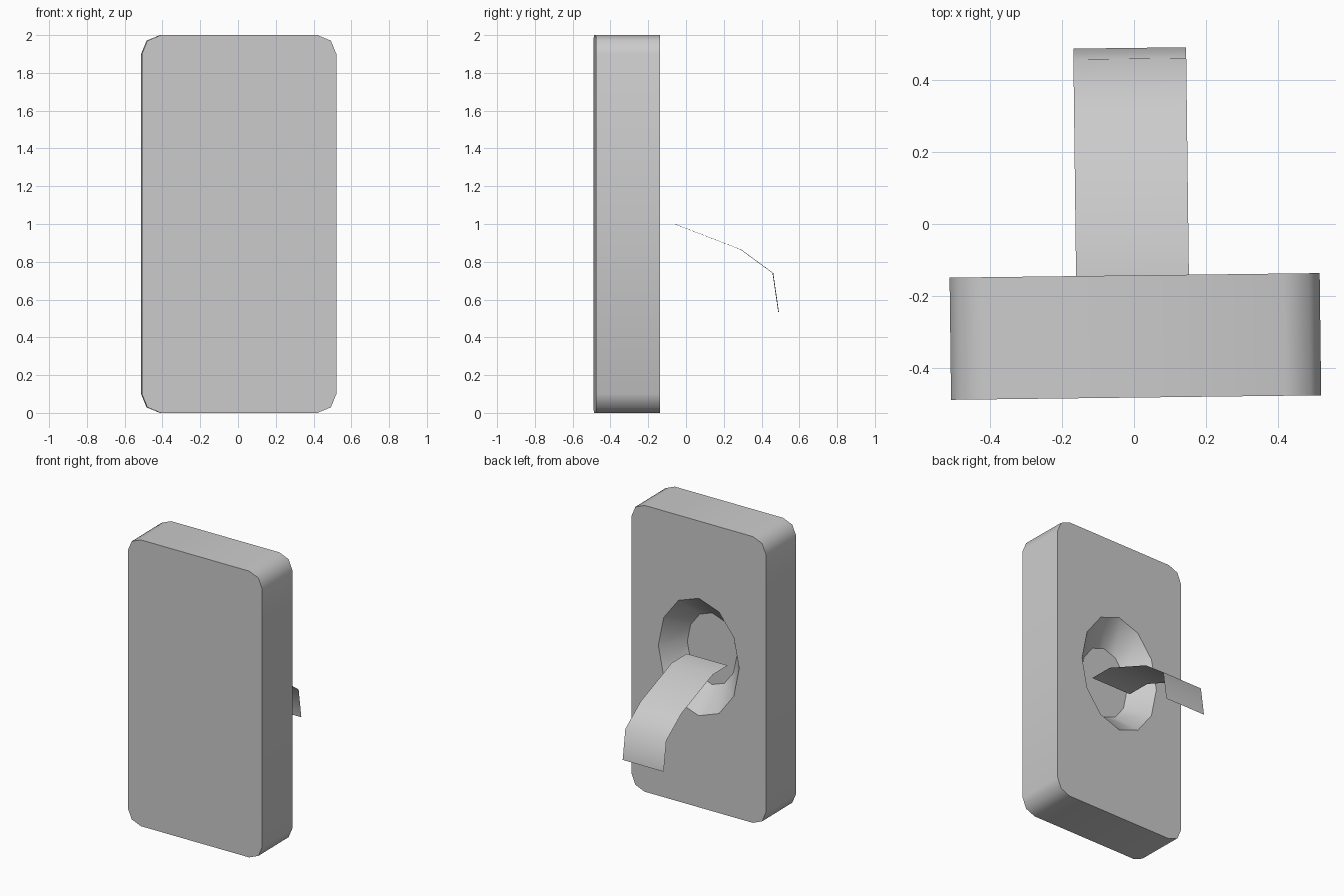
import bpy, bmesh, math
from math import cos, sin, radians

cube = bpy.data.objects.get("Cube")
if cube:
    bpy.data.objects.remove(cube, do_unlink=True)

grey = bpy.data.materials.new("light_grey")
grey.use_nodes = True
colour = (0.6, 0.6, 0.6, 1)
grey.diffuse_color = colour
grey.node_tree.nodes["Principled BSDF"].inputs["Base Color"].default_value = colour

TURN = radians(0.7)  # the whole model is turned slightly about z


def add_object(name, bm):
    mesh = bpy.data.meshes.new(name)
    for face in bm.faces:
        face.smooth = True
    bm.to_mesh(mesh)
    bm.free()
    mesh.materials.append(grey)
    obj = bpy.data.objects.new(name, mesh)
    obj.rotation_euler.z = TURN
    bpy.context.collection.objects.link(obj)
    return obj


def rounded_outline(half_w, half_h, radius):
    points = []
    for quarter, (sx, sz) in enumerate([(1, 1), (-1, 1), (-1, -1), (1, -1)]):
        for step in range(3):
            a = radians(90 * quarter + 45 * step)
            points.append((sx * (half_w - radius) + radius * cos(a),
                           1 + sz * (half_h - radius) + radius * sin(a)))
    return points


def oval(half_w, half_h, z):
    angles = [radians(30 * (i + 1)) for i in range(12)]
    return [(half_w * cos(a), z + half_h * sin(a)) for a in angles]


# Wall plate: rings run from the front, over the back face, into the recess
FRONT, BACK = -0.483, -0.143
outline = rounded_outline(0.515, 1.0, 0.1)
rings = [(outline, FRONT), (outline, BACK),
         (oval(0.31, 0.41, 1.05), BACK),
         (oval(0.19, 0.25, 1.05), BACK - 0.15)]
bm = bmesh.new()
loops = [[bm.verts.new((x, y, z)) for x, z in pts] for pts, y in rings]
for a, b in zip(loops, loops[1:]):
    for i in range(12):
        j = (i + 1) % 12
        bm.faces.new((a[i], a[j], b[j], b[i]))
bm.faces.new(loops[0])
bm.faces.new(loops[-1])
bmesh.ops.recalc_face_normals(bm, faces=bm.faces)
for loop in loops:
    for i in range(12):
        bm.edges.get((loop[i], loop[(i + 1) % 12])).smooth = False
add_object("wall_plate", bm)

# Bent strip: a thin sheet leaving the recess and curling down
path = [(-0.23, 1.0), (-0.06, 1.0), (0.29, 0.865), (0.46, 0.74), (0.49, 0.535)]
bm = bmesh.new()
rows = [[bm.verts.new((x, y, z)) for x in (-0.163, 0.151)] for y, z in path]
for a, b in zip(rows, rows[1:]):
    bm.faces.new((a[0], a[1], b[1], b[0]))
add_object("bent_strip", bm)
